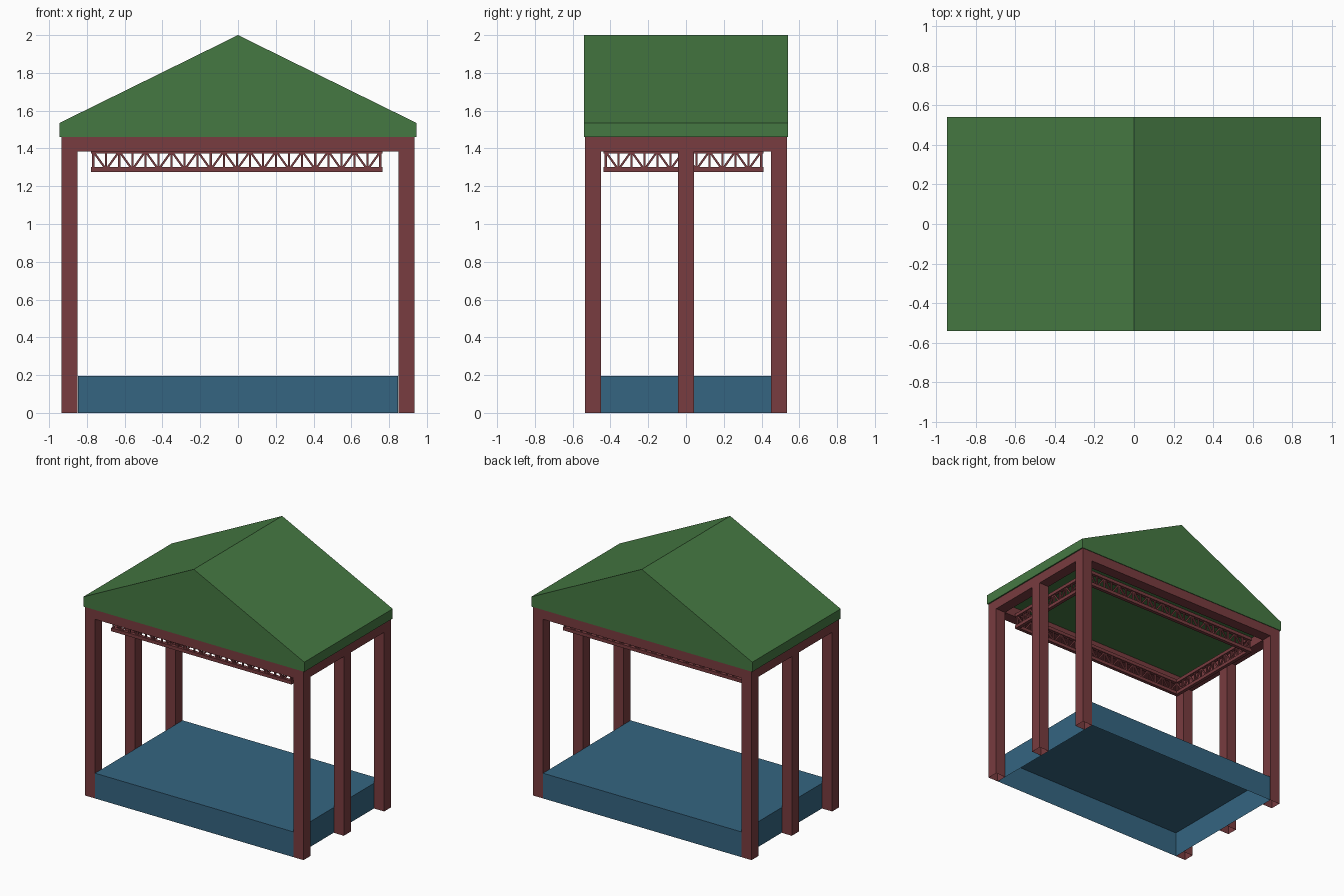
import bpy, bmesh, math
from mathutils import Vector, Matrix

if "Cube" in bpy.data.objects:
    bpy.data.objects.remove(bpy.data.objects["Cube"])


def material(name, color):
    m = bpy.data.materials.new(name)
    m.diffuse_color = color
    m.use_nodes = True
    m.node_tree.nodes["Principled BSDF"].inputs["Base Color"].default_value = m.diffuse_color
    return m


GREEN = material("roof_green", (0.06, 0.19, 0.055, 1))
RED = material("frame_red", (0.19, 0.045, 0.05, 1))
BLUE = material("base_blue", (0.035, 0.13, 0.22, 1))


def finish(bm, name, mat):
    me = bpy.data.meshes.new(name)
    bm.to_mesh(me)
    bm.free()
    ob = bpy.data.objects.new(name, me)
    me.materials.append(mat)
    bpy.context.collection.objects.link(ob)
    return ob


def add_box(bm, lo, hi, open_bottom=False):
    lo, hi = Vector(lo), Vector(hi)
    mat = Matrix.Translation((lo + hi) / 2) @ Matrix.Diagonal((*(hi - lo), 1))
    verts = bmesh.ops.create_cube(bm, size=1, matrix=mat)["verts"]
    if open_bottom:
        faces = {f for v in verts for f in v.link_faces}
        low = [f for f in faces if all(abs(v.co.z - lo.z) < 1e-5 for v in f.verts)]
        bmesh.ops.delete(bm, geom=low, context="FACES_ONLY")


def add_bar(bm, a, b, size):
    a, b = Vector(a), Vector(b)
    d = b - a
    mat = (Matrix.Translation((a + b) / 2) @ d.to_track_quat("Z", "Y").to_matrix().to_4x4()
           @ Matrix.Diagonal((size, size, d.length, 1)))
    bmesh.ops.create_cube(bm, size=1, matrix=mat)


# Floor platform, open underneath
bm = bmesh.new()
add_box(bm, (-0.848, -0.535, 0), (0.848, 0.535, 0.195), True)
finish(bm, "floor_platform", BLUE)

# Six posts
W = 0.085
for side, sx in (("left", -1), ("right", 1)):
    for place, y in (("front", -0.4925), ("middle", 0), ("back", 0.4925)):
        x = sx * 0.8925
        bm = bmesh.new()
        add_box(bm, (x - W / 2, y - W / 2, 0), (x + W / 2, y + W / 2, 1.385), True)
        finish(bm, f"{place}_{side}_post", RED)

# Ring of top beams
for s, along, across in ((-1, "front", "left"), (1, "back", "right")):
    bm = bmesh.new()
    y = s * 0.4925
    add_box(bm, (-0.935, y - W / 2, 1.385), (0.935, y + W / 2, 1.46))
    finish(bm, f"{along}_beam", RED)
    bm = bmesh.new()
    x = s * 0.8925
    add_box(bm, (x - W / 2, -0.45, 1.385), (x + W / 2, 0.45, 1.46))
    finish(bm, f"{across}_beam", RED)

# Gable roof extruded front to back
bm = bmesh.new()
profile = [(-0.945, 1.46), (0.945, 1.46), (0.945, 1.535), (0, 2.0), (-0.945, 1.535)]
face = bm.faces.new([bm.verts.new((x, -0.54, z)) for x, z in profile])
ext = bmesh.ops.extrude_face_region(bm, geom=[face])["geom"]
bmesh.ops.translate(bm, vec=(0, 1.08, 0), verts=[v for v in ext if isinstance(v, bmesh.types.BMVert)])
bmesh.ops.recalc_face_normals(bm, faces=bm.faces)
finish(bm, "gable_roof", GREEN)


# Hanging lattice trusses
def truss(name, a, b, panels):
    bm = bmesh.new()
    a, b = Vector(a), Vector(b)
    low, high, chord, web = 1.288, 1.385, 0.026, 0.011
    for z in (low, high):
        up = Vector((0, 0, z))
        add_bar(bm, a + up, b + up, chord)
    lo_z, hi_z = Vector((0, 0, low)), Vector((0, 0, high))
    inset = (b - a).normalized() * web
    a, b = a + inset, b - inset
    for i in range(panels + 1):
        p = a.lerp(b, i / panels)
        add_bar(bm, p + lo_z, p + hi_z, web)
        if i < panels:
            q = a.lerp(b, (i + 1) / panels)
            start, end = (hi_z, lo_z) if i % 2 == 0 else (lo_z, hi_z)
            add_bar(bm, p + start, q + end, web)
    finish(bm, name, RED)


X0, X1, Y0, Y1, H = -0.778, 0.766, -0.438, 0.41, 0.013
truss("front_truss", (X0, Y0 + H, 0), (X1, Y0 + H, 0), 22)
truss("back_truss", (X0, Y1 - H, 0), (X1, Y1 - H, 0), 22)
truss("left_truss", (X0 + H, Y0, 0), (X0 + H, Y1, 0), 12)
truss("right_truss", (X1 - H, Y0, 0), (X1 - H, Y1, 0), 12)
